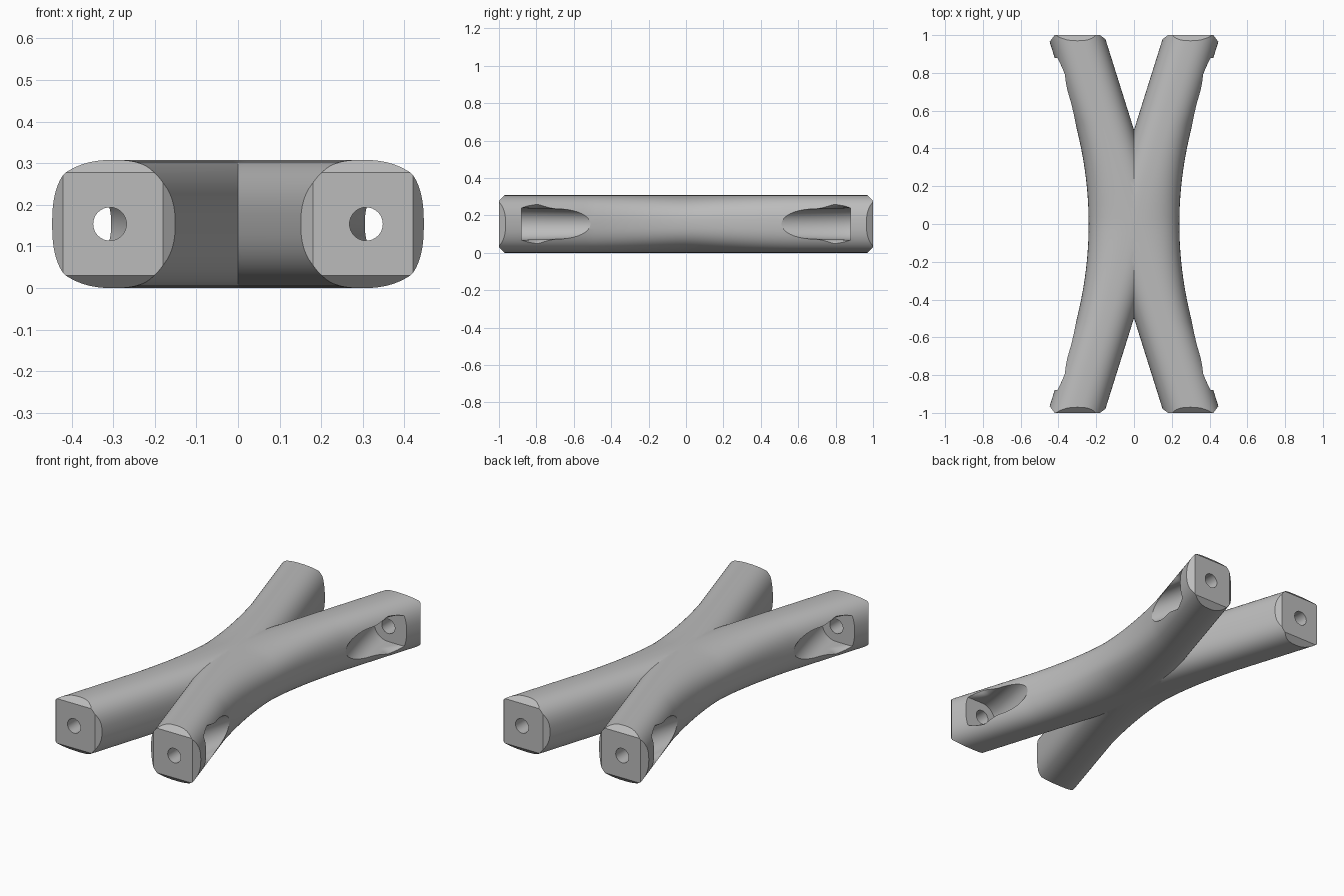
import bpy, bmesh, math
from mathutils import Vector

if "Cube" in bpy.data.objects:
    bpy.data.objects.remove(bpy.data.objects["Cube"])

MID = 0.154      # half height of the frame
HALF = 0.15      # half width of one arm
POWER = 2.5      # squareness of the arm section
SLOPE = 0.315    # sideways splay of the arms

grey = bpy.data.materials.new("satin_grey")
grey.use_nodes = True
grey.diffuse_color = (0.5, 0.5, 0.5, 1)
grey.node_tree.nodes["Principled BSDF"].inputs["Base Color"].default_value = (0.5, 0.5, 0.5, 1)


def centre(y):
    """Centre line of the arm, easing into the middle of the frame."""
    a = HALF + SLOPE * (abs(y) - 0.5)
    return (a + math.sqrt(a * a + 0.0004)) / 2


def outer(y):
    """Outer edge: straight arm, rounded waist."""
    y = abs(y)
    return centre(y) + HALF if y > 0.5 else 0.24 + 0.25 * y * y


def spow(v, p):
    return math.copysign(abs(v) ** p, v)


def loft(bm, rings):
    """Closed skin through rings of equal point count."""
    loops = [[bm.verts.new(p) for p in ring] for ring in rings]
    n = len(loops[0])
    for a, b in zip(loops, loops[1:]):
        for i in range(n):
            j = (i + 1) % n
            bm.faces.new((a[i], a[j], b[j], b[i]))
    bm.faces.new(loops[0])
    bm.faces.new(loops[-1])
    bmesh.ops.recalc_face_normals(bm, faces=bm.faces)


def make(name, bm):
    mesh = bpy.data.meshes.new(name)
    bm.to_mesh(mesh)
    bm.free()
    ob = bpy.data.objects.new(name, mesh)
    bpy.context.collection.objects.link(ob)
    mesh.materials.append(grey)
    return ob


def trim(bm, point, normal, cap=True):
    """Cut away everything beyond a plane and close the cut."""
    cut = bmesh.ops.bisect_plane(bm, geom=bm.verts[:] + bm.edges[:] + bm.faces[:], dist=1e-6,
                                 plane_co=point, plane_no=Vector(normal).normalized(), clear_outer=True)
    if cap:
        edges = [e for e in cut["geom_cut"] if isinstance(e, bmesh.types.BMEdge) and e.is_boundary]
        bmesh.ops.edgeloop_fill(bm, edges=edges)


def arm_ring(y, count=64):
    c, wide = centre(y), outer(y) - centre(y)
    ring = []
    for i in range(count):
        a = math.tau * i / count
        w = wide if math.cos(a) > 0 else HALF
        ring.append((c + w * spow(math.cos(a), 2 / POWER), y, MID + MID * spow(math.sin(a), 2 / POWER)))
    return ring


# Crossed frame: one bent half, trimmed at the middle, with chamfered ends
bm = bmesh.new()
loft(bm, [arm_ring(1.04 * i / 32) for i in range(-32, 33)])
for s in (-1, 1):
    trim(bm, (0.3, s, MID), (0, s, 0))
    trim(bm, (0.42, s, MID), (0.8, s * 0.6, 0))
    trim(bm, (0.18, s, MID), (-0.6, s * 0.8, 0))
    trim(bm, (0.3, s, 0.278), (0, s, 1))
    trim(bm, (0.3, s, 0.03), (0, s, -1))
trim(bm, (0, 0, 0), (-1, 0, 0), cap=False)
bmesh.ops.recalc_face_normals(bm, faces=bm.faces)
frame = make("crossed_frame", bm)
mirror = frame.modifiers.new("other_half", 'MIRROR')
mirror.merge_threshold = 0.0005


# Scooped access pocket with a flared lip, open to the outside
def pocket_ring(y):
    t = (0.88 - y) / 0.42
    floor = 0.22 + 0.1 * t ** 1.3
    r = 0.085 - 0.01 * t
    mid = floor + r
    lip = max(mid, outer(y) - 0.075)
    flare = 0.035 * min(1, max(0, (0.88 - y) / 0.08))
    half = [(mid - r * math.cos(k * math.pi / 20), r * math.sin(k * math.pi / 20)) for k in range(11)]
    half += [(lip + 0.01 + 0.05 * k / 5, r + flare * (k / 5) ** 2) for k in range(6)]
    half.append((0.6, r + flare))
    both = half + [(x, -z) for x, z in reversed(half[1:])]
    return [(x, y, MID + z) for x, z in both]


def cut_with(name, bm):
    """Repeat a cutter at all four arms and subtract it."""
    cutter = make(name, bm)
    m = cutter.modifiers.new("four_arms", 'MIRROR')
    m.use_axis = (True, True, False)
    cutter.hide_render = True
    cutter.hide_set(True)
    b = frame.modifiers.new(name, 'BOOLEAN')
    b.object = cutter
    b.solver = 'EXACT'
    return cutter


bm = bmesh.new()
loft(bm, [pocket_ring(0.88 - 0.42 * i / 24) for i in range(25)])
cutters = [cut_with("pocket_cutter", bm)]

# Bolt holes through the arm ends
bm = bmesh.new()
loft(bm, [[(0.308 + 0.04 * math.cos(math.tau * k / 32), y, MID + 0.04 * math.sin(math.tau * k / 32))
           for k in range(32)] for y in (0.84, 1.1)])
cutters.append(cut_with("bolt_hole_cutter", bm))

# Bake the cuts, remove the helpers and smooth the rounded surfaces
bpy.context.view_layer.update()
baked = bpy.data.meshes.new_from_object(frame.evaluated_get(bpy.context.evaluated_depsgraph_get()))
frame.modifiers.clear()
frame.data = baked
for c in cutters:
    bpy.data.objects.remove(c)
bpy.ops.object.select_all(action='DESELECT')
frame.select_set(True)
bpy.context.view_layer.objects.active = frame
bpy.ops.object.shade_smooth_by_angle(angle=math.radians(28))
